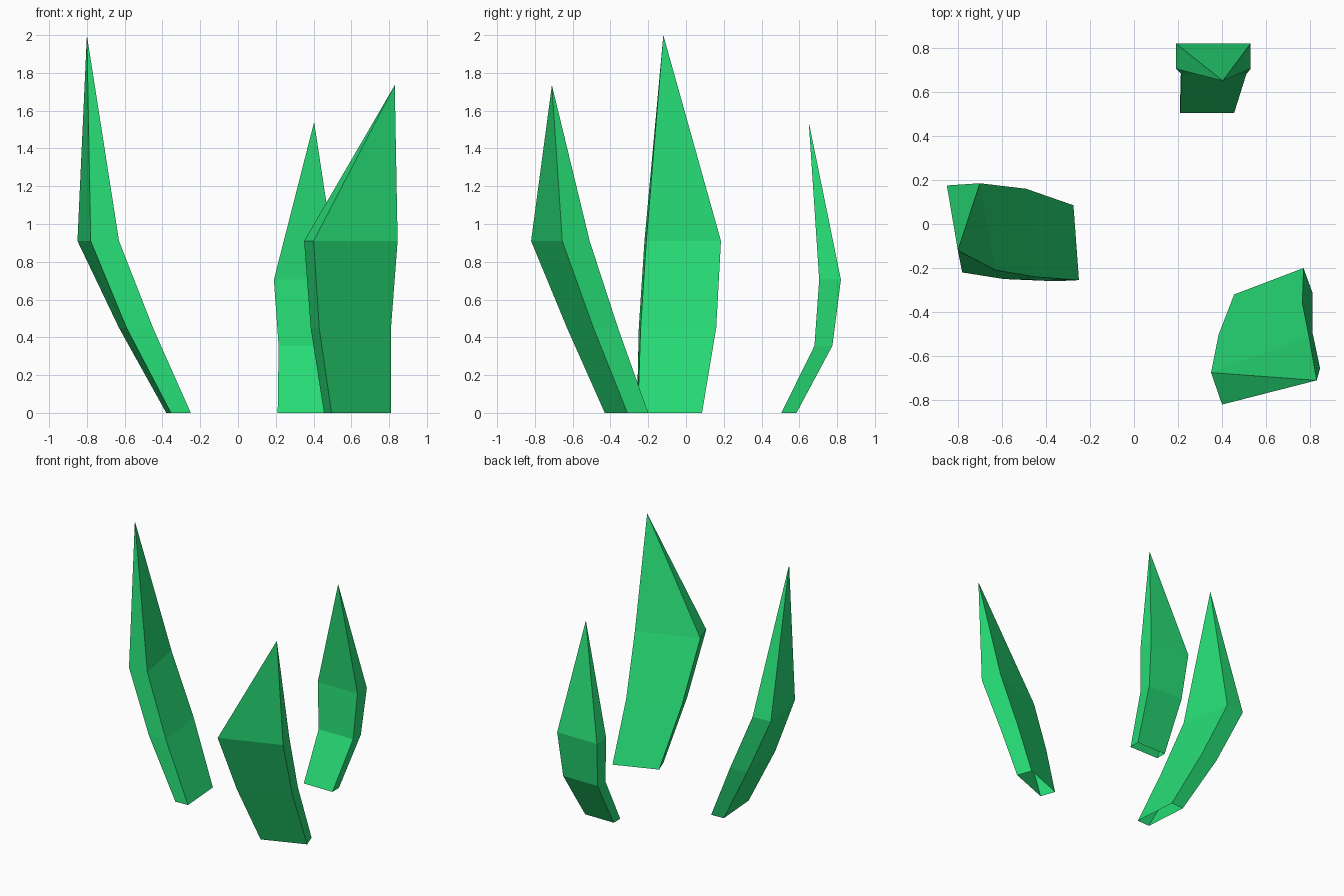
import bpy
import bmesh
from mathutils import Vector

# Remove the default object
default_cube = bpy.data.objects.get("Cube")
if default_cube:
    bpy.data.objects.remove(default_cube, do_unlink=True)


def make_material(name, colour):
    material = bpy.data.materials.new(name)
    material.use_nodes = True
    material.diffuse_color = colour
    shader = material.node_tree.nodes["Principled BSDF"]
    shader.inputs["Base Color"].default_value = colour
    shader.inputs["Roughness"].default_value = 0.8
    return material


grass_green = make_material("grass green", (0.02, 0.72, 0.18, 1))


def make_blade(name, sections, tip):
    """Loft four-sided sections (height, corner, width, depth) up to a point.

    The root is left open, since it sits on the ground.
    """
    bm = bmesh.new()
    rings = []
    for height, corner, width, depth in sections:
        p, u, v = Vector(corner), Vector(width), Vector(depth)
        outline = (p, p + u, p + u + v, p + v)
        rings.append([bm.verts.new((c.x, c.y, height)) for c in outline])

    # Bent sides
    for lower, upper in zip(rings, rings[1:]):
        for i in range(4):
            j = (i + 1) % 4
            bm.faces.new((lower[i], lower[j], upper[j], upper[i]))

    # Pointed end
    point = bm.verts.new(tip)
    last = rings[-1]
    for i in range(4):
        bm.faces.new((last[i], last[(i + 1) % 4], point))

    bmesh.ops.recalc_face_normals(bm, faces=bm.faces)
    mesh = bpy.data.meshes.new(name)
    bm.to_mesh(mesh)
    bm.free()
    mesh.materials.append(grass_green)
    blade = bpy.data.objects.new(name, mesh)
    bpy.context.collection.objects.link(blade)
    return blade


# Tall blade leaning to the right
make_blade(
    "tall_right_blade",
    sections=[
        (0, (-0.355, -0.26), (-0.025, 0.34), (0.105, 0.005)),
        (0.45, (-0.59, -0.25), (-0.04, 0.4), (0.14, 0.01)),
        (0.91, (-0.78, -0.22), (-0.07, 0.395), (0.15, 0.01)),
    ],
    tip=(-0.8, -0.12, 2),
)

# Wide blade leaning forward
make_blade(
    "wide_front_blade",
    sections=[
        (0, (0.495, -0.43), (0.315, 0.12), (-0.04, 0.11)),
        (0.45, (0.43, -0.63), (0.38, 0.14), (-0.045, 0.13)),
        (0.91, (0.4, -0.82), (0.445, 0.165), (-0.05, 0.145)),
    ],
    tip=(0.83, -0.71, 1.735),
)

# Short blade leaning back, with its tip curling forward
make_blade(
    "short_back_blade",
    sections=[
        (0, (0.21, 0.505), (0.245, 0), (0, 0.08)),
        (0.355, (0.215, 0.68), (0.295, 0), (0, 0.095)),
        (0.705, (0.19, 0.705), (0.34, 0), (0, 0.115)),
    ],
    tip=(0.403, 0.65, 1.54),
)
